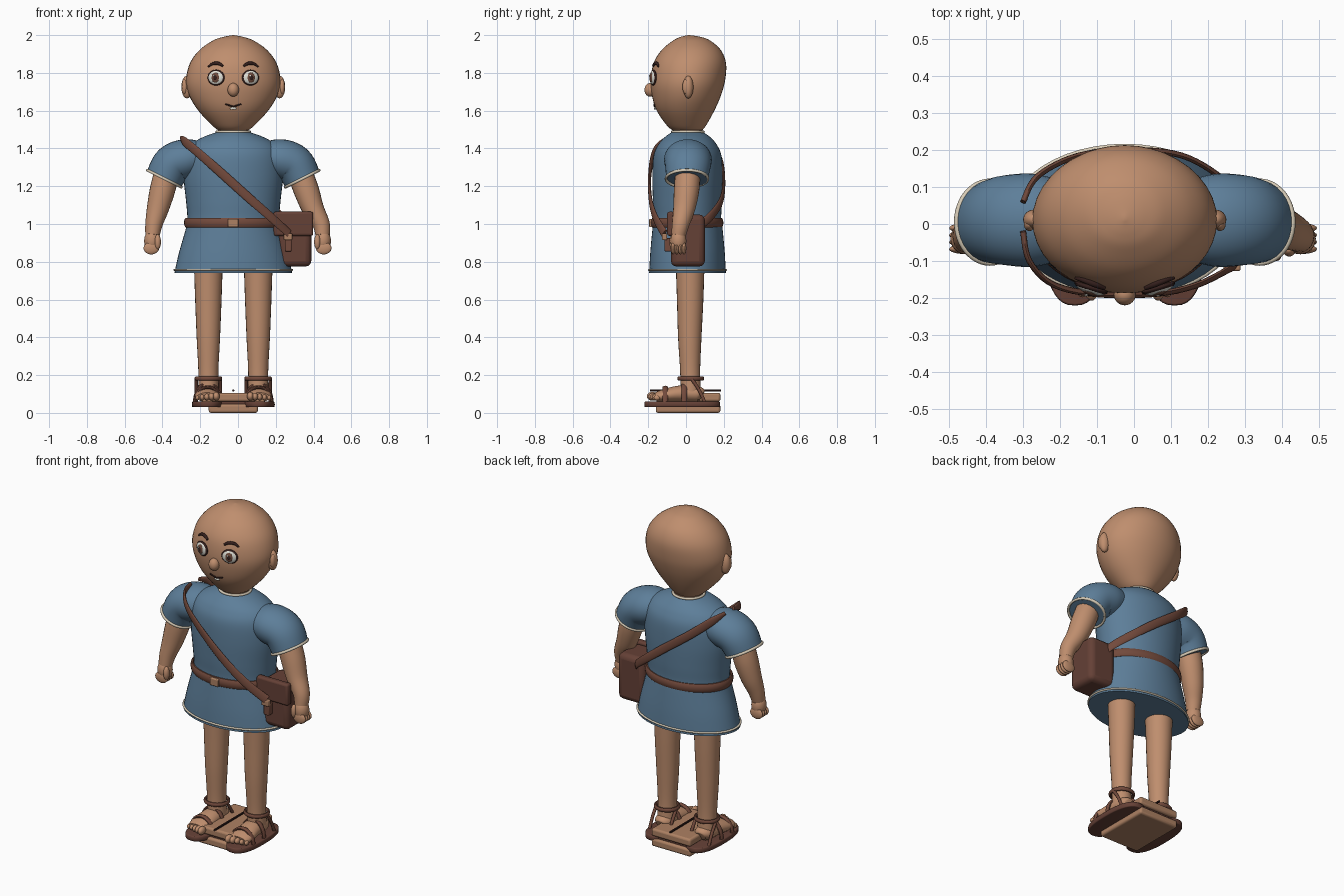
import bpy, bmesh
from math import sin, cos, pi, copysign, radians
from mathutils import Vector, Matrix

cube = bpy.data.objects.get("Cube")
if cube:
    bpy.data.objects.remove(cube)

CX = -.025          # body centre line
X, Y, Z = Vector((1, 0, 0)), Vector((0, 1, 0)), Vector((0, 0, 1))
SIDES = (("right", -1), ("left", 1))
made = []


def material(name, *rgb):
    m = bpy.data.materials.new(name)
    m.use_nodes = True
    m.diffuse_color = (*rgb, 1)
    m.node_tree.nodes["Principled BSDF"].inputs["Base Color"].default_value = (*rgb, 1)
    return m


SKIN = material("skin", .52, .27, .155)
BLUE = material("blue cloth", .11, .21, .32)
LEATHER = material("leather", .17, .068, .045)
DARK_LEATHER = material("dark leather", .13, .052, .037)
CREAM = material("cream trim", .68, .6, .47)
TAN = material("tan wood", .42, .22, .125)
INK = material("dark hair", .035, .014, .012)
WHITE = material("eye white", .75, .75, .68)
IRIS = material("brown iris", .16, .07, .045)


def finish(name, bm, mat):
    bmesh.ops.recalc_face_normals(bm, faces=bm.faces[:])
    mesh = bpy.data.meshes.new(name)
    bm.to_mesh(mesh)
    bm.free()
    mesh.materials.append(mat)
    ob = bpy.data.objects.new(name, mesh)
    bpy.context.collection.objects.link(ob)
    made.append(ob)
    return ob


def smooth(rows, steps):
    """Spline through rows of x, y, z and two radii."""
    rows = [Vector((*r, r[3]) if len(r) == 4 else r) for r in rows]
    out = []
    for i in range(len(rows) - 1):
        p, q = rows[i], rows[i + 1]
        m = (q - rows[max(i - 1, 0)]) / 2
        k = (rows[min(i + 2, len(rows) - 1)] - p) / 2
        for j in range(steps):
            t = j / steps
            out.append(p + m * t + (3 * (q - p) - 2 * m - k) * t**2
                       + (2 * (p - q) + m + k) * t**3)
    return out + [rows[-1]]


def sweep(name, rows, mat, ref=Y, axis=None, n=24, steps=6, closed=False, power=2):
    """Oval cross-sections along a path; ref may be a function of position."""
    pts = [Vector(r) for r in rows] if closed else smooth(rows, steps)
    bm, rings, count = bmesh.new(), [], len(pts)
    for i, p in enumerate(pts):
        c = p.xyz if len(p) == 3 else Vector(p[:3])
        nxt = pts[(i + 1) % count] if closed else pts[min(i + 1, count - 1)]
        prv = pts[i - 1] if closed else pts[max(i - 1, 0)]
        t = axis or (Vector(nxt[:3]) - Vector(prv[:3])).normalized()
        r = ref(c) if callable(ref) else ref
        b = (r - t * r.dot(t)).normalized()
        a = b.cross(t)
        ring = []
        for k in range(n):
            u, v = cos(2 * pi * k / n), sin(2 * pi * k / n)
            u, v = (copysign(abs(w)**(2 / power), w) for w in (u, v))
            ring.append(bm.verts.new(c + a * u * p[3] + b * v * p[4]))
        rings.append(ring)
    for i in range(count if closed else count - 1):
        r, q = rings[i], rings[(i + 1) % count]
        for k in range(n):
            bm.faces.new((r[k], r[k - 1], q[k - 1], q[k]))
    if not closed:
        bm.faces.new(rings[0])
        bm.faces.new(rings[-1])
    return finish(name, bm, mat)


def hoop(name, c, u, v, ra, rb, mat):
    """Closed oval band with half axes u and v."""
    pts = [Vector(c) + u * cos(2 * pi * i / 48) + v * sin(2 * pi * i / 48) for i in range(48)]
    return sweep(name, [(*p, ra, rb) for p in pts], mat, ref=u.cross(v), n=10, closed=True)


def ball(name, c, size, mat, turn=0):
    bm = bmesh.new()
    bmesh.ops.create_uvsphere(bm, u_segments=24, v_segments=14, radius=1)
    bm.transform(Matrix.Translation(c) @ Matrix.Rotation(turn, 4, "Z") @ Matrix.Diagonal((*size, 1)))
    return finish(name, bm, mat)


def box(name, lo, hi, mat, bevel=.01):
    lo, hi = Vector(lo), Vector(hi)
    bm = bmesh.new()
    bmesh.ops.create_cube(bm, size=1)
    bm.transform(Matrix.Translation((lo + hi) / 2) @ Matrix.Diagonal((*(hi - lo), 1)))
    ob = finish(name, bm, mat)
    mod = ob.modifiers.new("round edges", "BEVEL")
    mod.width, mod.segments = bevel, 3
    return ob


# Head: height, front, back, half width
head = [(CX, (f + b) / 2, z, w, (b - f) / 2) for z, f, b, w in (
    (1.49, -.06, .08, .07), (1.52, -.1, .105, .11), (1.6, -.155, .15, .185),
    (1.68, -.18, .185, .233), (1.76, -.187, .207, .25), (1.85, -.172, .212, .23),
    (1.92, -.13, .185, .18), (1.97, -.07, .13, .11), (1.99, -.03, .08, .055),
    (2, .01, .02, .003))]
sweep("head", head, SKIN, axis=Z, n=40)
skull = smooth(head, 20)


def face(dx, z, lift=.003):
    r = min(skull, key=lambda q: abs(q[2] - z))
    return Vector((CX + dx, r[1] - r[4] * (1 - (dx / r[3])**2)**.5 - lift, z))


# Face details
ball("nose", (CX, -.19, 1.71), (.03, .03, .036), SKIN)
for side, s in SIDES:
    turn = s * radians(17)
    out = Vector((sin(turn), -cos(turn), 0))
    eye = face(s * .091, 1.775, 0)
    for part, size, lift, mat in (("eye_rim", (.047, .013, .042), 0, INK),
                                  ("eye", (.043, .016, .038), .001, WHITE),
                                  ("iris", (.022, .008, .027), .012, IRIS),
                                  ("pupil", (.011, .005, .014), .017, INK)):
        ball(f"{side}_{part}", eye + out * lift, size, mat, turn)
    ball(f"{side}_eye_glint", eye + out * .021 + Vector((-.007, 0, .01)), (.005, .003, .005), WHITE)
    brow = [(*face(s * d, z), r) for d, z, r in
            ((.055, 1.837, .006), (.08, 1.85, .009), (.11, 1.848, .008), (.133, 1.832, .004))]
    sweep(f"{side}_eyebrow", brow, INK, n=10)
    ball(f"{side}_ear", (CX + s * .245, .012, 1.725), (.03, .027, .06), SKIN)
    ball(f"{side}_ear_hollow", (CX + s * .258, -.001, 1.727), (.015, .018, .04), SKIN)
mouth = [(*face(d, 1.622 + abs(d) * .3), .004) for d in (-.042, -.02, 0, .02, .042)]
sweep("mouth", mouth, INK, n=8)
ball("teeth", face(0, 1.612), (.018, .006, .007), WHITE)

# Neck and tunic
sweep("neck", [(CX, .01, 1.42, .085, .08), (CX, .01, 1.53, .08, .078)], SKIN)
sweep("tunic", [(CX, .008, z, w, d) for z, w, d in (
    (.74, .312, .203), (.85, .287, .197), (.98, .25, .185), (1.03, .243, .178),
    (1.12, .25, .183), (1.25, .263, .186), (1.36, .257, .18), (1.42, .225, .155),
    (1.46, .16, .12), (1.485, .09, .085))], BLUE, axis=Z, n=48)
hoop("collar_trim", (CX, .01, 1.488), X * .087, Y * .083, .007, .007, CREAM)
hoop("hem_trim", (CX, .008, .757), X * .31, Y * .202, .007, .006, CREAM)
hoop("belt", (CX, .006, 1.007), X * .25, Y * .181, .011, .026, LEATHER)
box("belt_buckle", (-.053, -.195, .983), (.002, -.175, 1.027), TAN, .005)

for side, s in SIDES:
    def at(d, *rest):
        return (CX + s * d, *rest)

    # Sleeve and arm; the left arm swings out a little more
    swing = .045 if s > 0 else 0
    sweep(f"{side}_sleeve", [at(.15, .01, 1.35, .08, .1), at(.24, .01, 1.345, .105, .125),
                             at(.32, .01, 1.315, .107, .122), at(.365, .005, 1.24, .1, .11)], BLUE, n=32)
    hoop(f"{side}_cuff_trim", at(.365, .005, 1.24), Vector((s * .09, 0, .045)), Y * .111,
         .007, .008, CREAM)
    sweep(f"{side}_arm", [at(.35, .01, 1.28, .066), at(.375 + swing / 4, .003, 1.18, .067),
                          at(.4 + swing / 2, -.01, 1.08, .058), at(.42 + swing, -.028, 1, .046),
                          at(.428 + swing, -.04, .94, .038)], SKIN)
    ball(f"{side}_palm", at(.43 + swing, -.04, .91), (.042, .042, .06), SKIN)
    for i in range(4):
        ball(f"{side}_finger_{i}", at(.434 + swing, -.068 + i * .019, .872),
             (.041, .013, .033), SKIN)
    ball(f"{side}_thumb", at(.4 + swing, -.07, .905), (.017, .018, .04), SKIN)

    # Leg and foot
    sweep(f"{side}_leg", [at(.132, .022, .78, .076), at(.132, .022, .6, .07),
                          at(.132, .02, .4, .062), at(.132, .022, .22, .053),
                          at(.132, .025, .1, .055)], SKIN)
    sweep(f"{side}_foot", [at(.132, .085, .09, .03, .028), at(.132, .06, .1, .052, .042),
                           at(.134, -.03, .102, .058, .043), at(.138, -.11, .092, .064, .035),
                           at(.138, -.16, .083, .055, .025)], SKIN, ref=Z)
    for i in range(5):
        r = .021 - i * .0022
        ball(f"{side}_toe_{i}", at(.09 + i * .025, -.178 + i * .006, .088 - i * .002),
             (r * .85, r * 1.4, r * 1.1), SKIN)

    # Sandal
    sweep(f"{side}_sandal_sole", [at(.135, -.02, .03, .078, .195), at(.135, -.02, .034, .084, .2),
                                  at(.135, -.02, .056, .084, .2), at(.135, -.02, .06, .079, .195)],
          DARK_LEATHER, axis=Z, n=40, steps=2, power=2.5)
    for label, y, top in (("toe", -.11, .135), ("instep", -.01, .155)):
        arch = [at(.135 + .07 * cos(a), y, .055 + (top - .055) * sin(a), .009, .015)
                for a in (i * pi / 8 for i in range(9))]
        sweep(f"{side}_{label}_strap", arch, LEATHER, n=10, steps=3)
    hoop(f"{side}_ankle_strap", at(.132, .025, .182), X * .064, Y * .062, .009, .012, LEATHER)
    for i, w in enumerate((-.064, .064)):
        sweep(f"{side}_heel_strap_{i}", [at(.132 + w, .03, .18, .009), at(.132 + w, .07, .12, .009),
                                         at(.132 + w, .1, .055, .009)], LEATHER, n=10)

# Shoulder strap, front and back halves hugging the torso
strap_front = ((-.3, -.02, 1.455), (-.283, -.1, 1.437), (-.22, -.163, 1.385), (-.1, -.19, 1.28),
               (.05, -.19, 1.145), (.17, -.165, 1.04), (.27, -.115, .95))
strap_back = ((-.3, .06, 1.455), (-.26, .13, 1.42), (-.15, .185, 1.33), (0, .2, 1.22),
              (.13, .185, 1.12), (.23, .13, 1.04), (.27, .08, 1))
for label, path in (("front", strap_front), ("back", strap_back)):
    rows = [(*p, .011 if i == 0 else .024, .008) for i, p in enumerate(path)]
    sweep(f"{label}_shoulder_strap", rows, LEATHER, n=16,
          ref=lambda c: Vector(((c.x - CX) * .5, c.y, 0)))

# Satchel
box("satchel", (.212, -.08, .775), (.388, .1, 1.05), DARK_LEATHER, .03)
box("satchel_flap", (.188, -.1, .937), (.398, -.06, 1.065), DARK_LEATHER, .012)
box("satchel_tab", (.248, -.115, .855), (.284, -.075, .925), LEATHER, .006)
box("satchel_clasp", (.242, -.127, .915), (.288, -.1, .95), TAN, .005)

# Plinth of two slabs with a thin rod on top
for label, z in (("lower", 0), ("upper", .06)):
    box(f"{label}_slab", (-.155, -.16, z), (.105, .182, z + .046), TAN, .012)
box("slab_core", (-.14, -.14, .03), (.09, .165, .08), DARK_LEATHER, .004)
sweep("rod", [(CX, -.19, .118, .006), (CX, .185, .118, .006)], INK, ref=Z, n=8)

# Shading
for ob in bpy.context.selected_objects:
    ob.select_set(False)
for ob in made:
    ob.select_set(True)
bpy.context.view_layer.objects.active = made[0]
bpy.ops.object.shade_smooth_by_angle(angle=radians(40))
